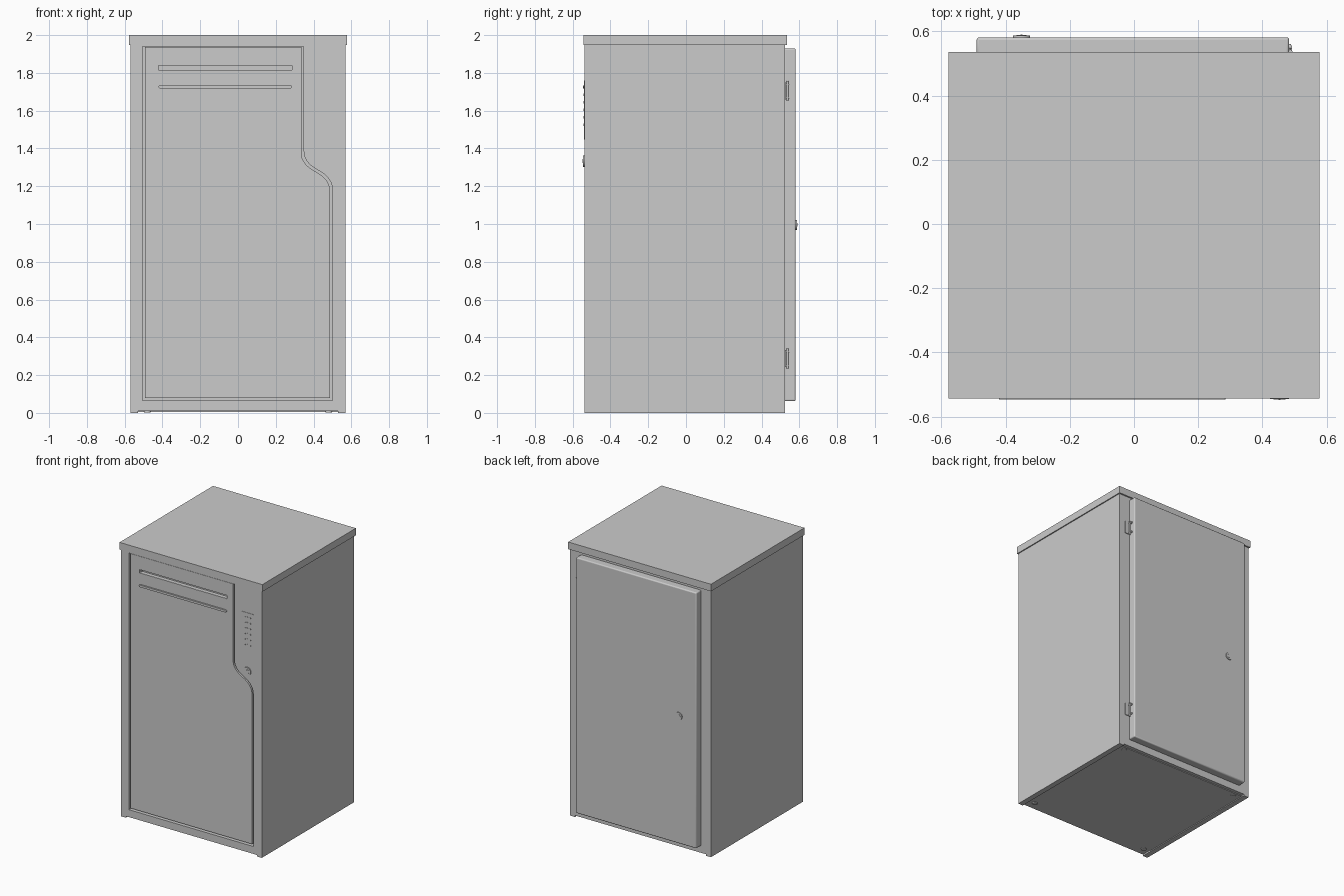
import bpy
from math import pi, cos, sin

if "Cube" in bpy.data.objects:
    bpy.data.objects.remove(bpy.data.objects["Cube"])

FRONT = -0.538


def box(name, x, y, z, bevel=0.0):
    bpy.ops.mesh.primitive_cube_add(
        size=1, location=(sum(x) / 2, sum(y) / 2, sum(z) / 2))
    o = bpy.context.object
    o.name = name
    o.scale = (x[1] - x[0], y[1] - y[0], z[1] - z[0])
    bpy.ops.object.transform_apply(location=False, rotation=False, scale=True)
    if bevel:
        m = o.modifiers.new("Bevel", "BEVEL")
        m.width, m.segments = bevel, 3
        bpy.ops.object.shade_smooth_by_angle()
    return o


def cyl(name, loc, r, depth, axis="Y", verts=32):
    rot = {"X": (0, pi / 2, 0), "Y": (pi / 2, 0, 0), "Z": (0, 0, 0)}[axis]
    bpy.ops.mesh.primitive_cylinder_add(
        radius=r, depth=depth, vertices=verts, location=loc, rotation=rot)
    o = bpy.context.object
    o.name = name
    bpy.ops.object.shade_smooth_by_angle()
    return o


def plate(name, loops, y0, y1, bevel=0.0):
    """Filled x-z outline, with later loops as holes, extruded from y0 to y1."""
    cu = bpy.data.curves.new(name, "CURVE")
    cu.dimensions, cu.fill_mode = "2D", "BOTH"
    cu.extrude = (y1 - y0) / 2 - bevel
    cu.bevel_depth, cu.offset, cu.bevel_resolution = bevel, -bevel, 1
    for pts in loops:
        s = cu.splines.new("POLY")
        s.points.add(len(pts) - 1)
        for p, (x, z) in zip(s.points, pts):
            p.co = (x, z, 0, 1)
        s.use_cyclic_u = True
    o = bpy.data.objects.new(name, cu)
    bpy.context.collection.objects.link(o)
    o.location.y = (y0 + y1) / 2
    o.rotation_euler.x = pi / 2
    bpy.ops.object.select_all(action="DESELECT")
    o.select_set(True)
    bpy.context.view_layer.objects.active = o
    bpy.ops.object.convert(target="MESH")
    bpy.ops.object.shade_smooth_by_angle()
    return o


def rect(x0, x1, z0, z1):
    return [(x0, z0), (x1, z0), (x1, z1), (x0, z1)]


def round_rect(x0, x1, z0, z1, r, n=5):
    pts = []
    corners = [(x1 - r, z1 - r), (x0 + r, z1 - r), (x0 + r, z0 + r), (x1 - r, z0 + r)]
    for i, (cx, cz) in enumerate(corners):
        for k in range(n + 1):
            a = (i + k / n) * pi / 2
            pts.append((cx + r * cos(a), cz + r * sin(a)))
    return pts


def quad_curve(a, b, c, n=10):
    return [tuple((1 - t) ** 2 * p + 2 * t * (1 - t) * q + t * t * r
                  for p, q, r in zip(a, b, c))
            for t in (i / n for i in range(n + 1))]


def door_outline(g, top):
    """Door shape with the S-bend on its right edge, inset by g."""
    x0, x1, x2, z0 = -0.505 + g, 0.348 - g, 0.50 - g, 0.065 + g
    dz = 0.6 * g
    a, b = (x1, 1.385 - dz), (x1, 1.325 - dz)
    d, e = (x2, 1.245 - dz), (x2, 1.18 - dz)
    m = ((b[0] + d[0]) / 2, (b[1] + d[1]) / 2)
    bend = quad_curve(a, b, m) + quad_curve(m, d, e)[1:]
    return [(x0, z0), (x0, top), (x1, top)] + bend + [(x2, z0)]


# Cabinet shell, top cap and front frame
box("cabinet_body", (-0.569, 0.569), (-0.50, 0.525), (0.011, 1.955))
box("top_cap", (-0.577, 0.577), (-0.543, 0.536), (1.948, 2.0))
plate("front_frame", [rect(-0.569, 0.569, 0.011, 1.95), door_outline(0, 1.94)],
      FRONT, -0.50)

# Base: side runners, underside panel and levelling feet
for s, side in ((-1, "left"), (1, "right")):
    box(f"{side}_base_runner", sorted((s * 0.53, s * 0.569)), (FRONT, 0.525), (0, 0.012))
    for y, end in ((-0.47, "front"), (0.47, "back")):
        cyl(f"{end}_{side}_foot", (s * 0.48, y, 0.007), 0.018, 0.012, "Z", 20)
box("underside_panel", (-0.53, 0.53), (-0.46, 0.50), (0.006, 0.015))

# Front door with upper slot and lower pull lip
plate("front_door", [door_outline(0.013, 1.937), rect(-0.42, 0.285, 1.815, 1.84)],
      FRONT + 0.003, -0.505)
box("handle_slot_floor", (-0.42, 0.285), (FRONT + 0.005, -0.505), (1.813, 1.816))
plate("handle_lip", [round_rect(-0.42, 0.285, 1.718, 1.734, 0.007)], -0.546, -0.53)

# Keypad with buttons
plate("keypad_plate", [round_rect(0.405, 0.503, 1.447, 1.76, 0.008)], -0.541, -0.53)
for row in range(6):
    for col in range(3):
        cyl(f"keypad_button_{row}_{col}",
            (0.432 + 0.022 * col, -0.541, 1.725 - 0.04 * row), 0.007, 0.004, "Y", 12)

# Front lock
cyl("front_lock_ring", (0.453, -0.539, 1.333), 0.03, 0.012)
cyl("front_lock_core", (0.453, -0.540, 1.333), 0.018, 0.013)
box("front_lock_keyway", (0.450, 0.456), (-0.5475, -0.54), (1.323, 1.343))

# Back door and its lock
box("back_door", (-0.49, 0.483), (0.52, 0.581), (0.062, 1.93), 0.008)
cyl("back_lock_ring", (-0.35, 0.581, 0.995), 0.027, 0.012)
cyl("back_lock_core", (-0.35, 0.582, 0.995), 0.015, 0.013)
box("back_lock_keyway", (-0.353, -0.347), (0.58, 0.5895), (0.986, 1.004))

# Back door hinges
for zc, name in ((1.705, "upper"), (0.288, "lower")):
    cyl(f"{name}_hinge_pin", (0.487, 0.537, zc), 0.006, 0.105, "Z", 16)
    box(f"{name}_hinge_leaf", (0.487, 0.52), (0.523, 0.53), (zc - 0.045, zc + 0.045))
    for s, part in ((-1, "bottom"), (1, "top")):
        z = zc + s * 0.036
        box(f"{name}_hinge_{part}_arm", (0.478, 0.492), (0.524, 0.556),
            (z - 0.004, z + 0.004))
        cyl(f"{name}_hinge_{part}_screw", (0.485, 0.552, z), 0.008, 0.008, "X", 12)
